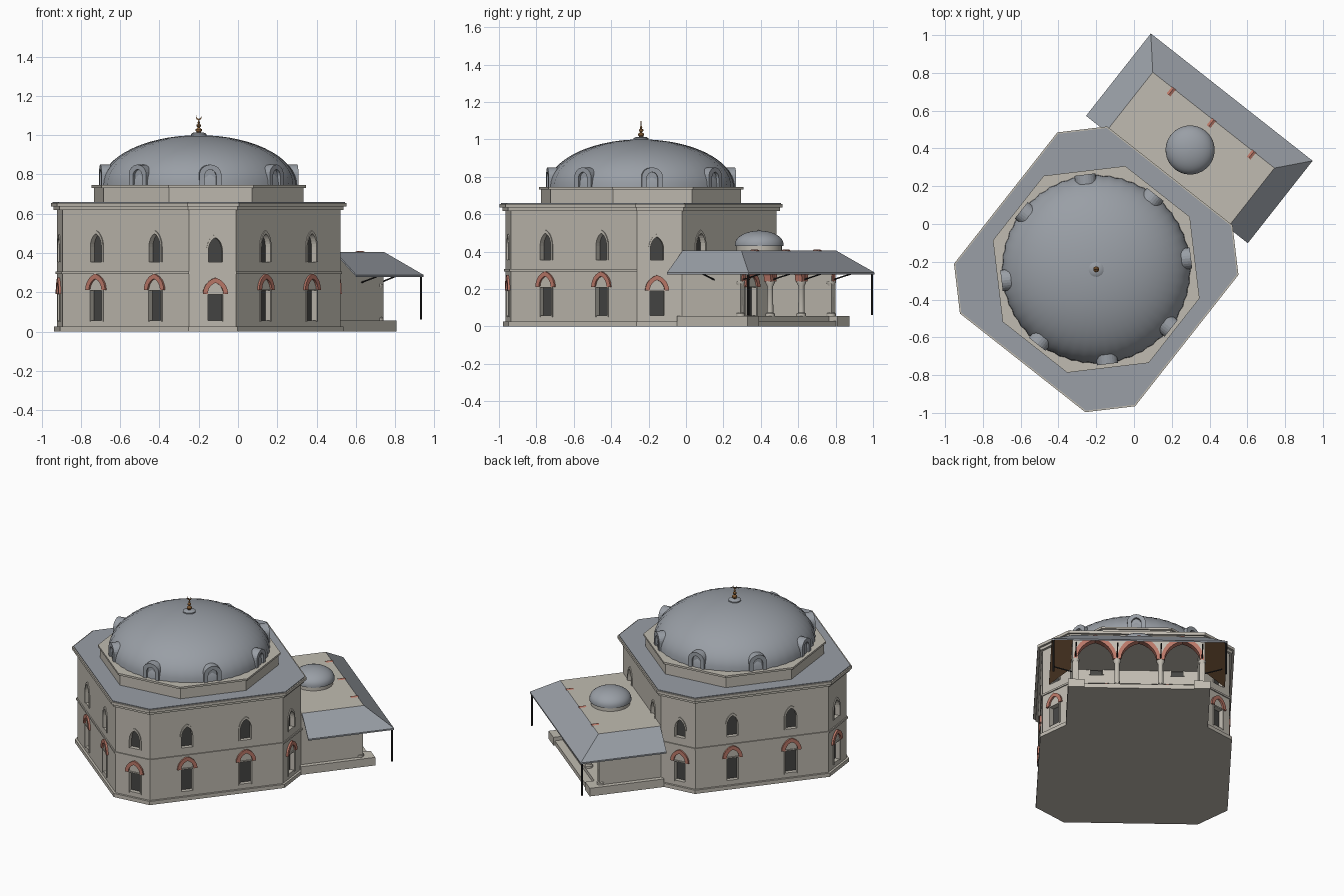
import bpy, bmesh
from math import sin, cos, pi, radians, acos, sqrt
from mathutils import Matrix, Vector

if "Cube" in bpy.data.objects:
    bpy.data.objects.remove(bpy.data.objects["Cube"], do_unlink=True)

# The building stands turned on the ground
SITE = Matrix.Translation((-0.2, -0.24, 0)) @ Matrix.Rotation(radians(-38.2), 4, 'Z')
FLAT = Matrix.Identity(4)


def material(name, *rgb):
    m = bpy.data.materials.new(name)
    m.use_nodes = True
    m.diffuse_color = (*rgb, 1)
    m.node_tree.nodes["Principled BSDF"].inputs["Base Color"].default_value = (*rgb, 1)
    return m


stone = material("pale stone", .53, .50, .44)
lead = material("lead grey", .32, .345, .38)
glass = material("dark glass", .06, .06, .057)
brick = material("red brick", .50, .19, .14)
bronze = material("bronze", .32, .15, .05)
iron = material("black iron", .02, .02, .02)
timber = material("brown timber", .25, .13, .06)

parts = {}


def part(name, mat):
    return parts.setdefault(name, (bmesh.new(), [mat]))[0]


def prism(name, mat, outline, d0, d1, M=FLAT):
    """Extrude a flat outline between two depths of a frame."""
    bm = part(name, mat)
    low, high = [[bm.verts.new(M @ Vector((x, y, d))) for x, y in outline] for d in (d0, d1)]
    faces = [bm.faces.new(low[::-1]), bm.faces.new(high)]
    for i in range(len(low)):
        faces.append(bm.faces.new((low[i - 1], low[i], high[i], high[i - 1])))
    bmesh.ops.recalc_face_normals(bm, faces=faces)


def rect(x0, x1, y0, y1):
    return [(x0, y0), (x1, y0), (x1, y1), (x0, y1)]


def box(name, mat, x0, x1, y0, y1, z0, z1):
    prism(name, mat, rect(x0, x1, y0, y1), z0, z1)


def lathe(name, mat, profile, x=0, y=0, n=16, rib=0):
    bm = part(name, mat)
    rings = []
    for r, z in profile:
        rings.append([bm.verts.new((x + r * (1 - rib * (i % 2)) * cos(2 * pi * i / n),
                                    y + r * (1 - rib * (i % 2)) * sin(2 * pi * i / n), z))
                      for i in range(n)])
    for a, b in zip(rings, rings[1:]):
        for i in range(n):
            bm.faces.new((a[i - 1], a[i], b[i], b[i - 1]))
    bm.faces.new(rings[0][::-1])
    bm.faces.new(rings[-1])


def rod(name, mat, a, b, r):
    a, b = Vector(a), Vector(b)
    M = Matrix.Translation(a) @ (b - a).to_track_quat('Z', 'Y').to_matrix().to_4x4()
    prism(name, mat, [(r * cos(i * pi / 3), r * sin(i * pi / 3)) for i in range(6)], 0, (b - a).length, M)


def wall_frame(deg, s=0):
    """Frame with x along a wall, y up and z outward."""
    a = radians(deg)
    along, out = Vector((-sin(a), cos(a), 0)), Vector((cos(a), sin(a), 0))
    M = Matrix((along, (0, 0, 1), out)).transposed().to_4x4()
    return Matrix.Translation(along * s) @ M


def arch(w, spring, apex, x=0, point=.4, n=6):
    """Arch curve from right springing to left springing."""
    c = w * point
    R, top = w + c, acos(point / (1 + point))
    k = (apex - spring) / (R * sin(top))
    right = [(R * cos(top * i / n) - c, spring + k * R * sin(top * i / n)) for i in range(n + 1)]
    return [(x + p, z) for p, z in right] + [(x - p, z) for p, z in right[-2::-1]]


def opening(w, sill, spring, apex, **kw):
    return [(-w, sill), (w, sill)] + arch(w, spring, apex, **kw)


def band(outer, inner):
    return outer + inner[::-1]


def octagon(o):
    p, q = (.41 + .414 * o, .60 + o), (.58 + o, .43 + .414 * o)
    return [p, (-p[0], p[1]), (-q[0], q[1]), (-q[0], -q[1]),
            (-p[0], -p[1]), (p[0], -p[1]), (q[0], -q[1]), q]


def ring_of(n, r, turn):
    return [(r * cos(2 * pi * i / n + turn), r * sin(2 * pi * i / n + turn)) for i in range(n)]


# Main hall: walls, plinth, bands and roof
prism("hall_walls", stone, octagon(0), 0, .63)
prism("plinth", stone, octagon(.014), 0, .025)
prism("middle_band", stone, octagon(.007), .294, .306)
prism("lower_cornice", stone, octagon(.016), .618, .636)
prism("upper_cornice", stone, octagon(.03), .636, .655)
prism("hall_roof", lead, octagon(.022), .65, .66)
prism("drum", stone, ring_of(8, .555, pi / 8), .65, .732)
prism("drum_cornice", stone, ring_of(8, .568, pi / 8), .732, .745)


# Windows on two levels
def window(M, d, dz=0, lower=True, upper=True):
    def cut(outline, frame, prefix):
        prism("cutter", stone, outline, d - .032, d + .03, M)
        prism(prefix + "_panes", glass, outline, d - .034, d - .027, M)
        prism(prefix + "_frames", stone, frame, d - .005, d + .006, M)
    if lower:
        z = .208 + dz
        cut(rect(-.038, .038, .057, z),
            [(-.046, .05), (-.046, z + .008), (.046, z + .008), (.046, .05), (.038, .05),
             (.038, z), (-.038, z), (-.038, .05)], "lower_window")
        prism("brick_arches", brick, band(arch(.064, .212 + dz, .294 + dz),
                                          arch(.04, .212 + dz, .268 + dz)), d - .005, d + .012, M)
    if upper:
        cut(opening(.036, .355, .43 + dz, .498 + dz),
            band([(.046, .355)] + arch(.046, .43 + dz, .515 + dz) + [(-.046, .355)],
                 [(.036, .355)] + arch(.036, .43 + dz, .498 + dz) + [(-.036, .355)]), "upper_window")


for turn, dist in ((0, .58), (90, .60), (180, .58), (270, .60)):
    for side in (-1, 1):
        if turn == 90:
            window(wall_frame(turn, side * .19), dist, upper=False)
            window(wall_frame(turn, side * .25), dist, lower=False)
        else:
            window(wall_frame(turn, side * .19), dist)
    window(wall_frame(turn + 45), .714, -.02)

# Entrance door under the porch
prism("door", timber, opening(.06, .055, .2, .25), .6, .608, wall_frame(90))
prism("door_surround", brick, band(arch(.085, .2, .28), arch(.06, .2, .25)), .595, .612, wall_frame(90))

# Great dome with ribs, dormers and finial
lathe("great_dome", lead, [(.5 * cos(i * pi / 30) if i < 15 else .004, .744 + .256 * sin(i * pi / 30))
                           for i in range(16)], n=96, rib=.012)
for k in range(8):
    M = wall_frame(45 * k)
    hood = [(.056, .744)] + arch(.056, .80, .85, point=.05) + [(-.056, .744)]
    inner = [(.03, .744)] + arch(.03, .79, .825, point=.05) + [(-.03, .744)]
    prism("dormer_hoods", lead, band(hood, inner), .4, .505, M)
    prism("dormer_panels", lead, inner, .4, .488, M)
lathe("finial_base", lead, [(.04, .992), (.04, 1.006), (.03, 1.012), (.012, 1.014)])
lathe("finial", bronze, [(.007, 1.01), (.016, 1.022), (.016, 1.03), (.005, 1.038), (.012, 1.046),
                         (.012, 1.052), (.004, 1.058), (.007, 1.064), (.003, 1.072), (.002, 1.078)], n=12)
sweep = [radians(150 + 24 * i) for i in range(11)]
prism("crescent", bronze, band([(.014 * cos(a), 1.09 + .014 * sin(a)) for a in sweep],
                               [(.011 * cos(a), 1.094 + .011 * sin(a)) for a in sweep]),
      -.002, .002, wall_frame(-52))

# Porch platform with a front step between end blocks
box("platform", stone, -.44, .44, .59, 1.01, 0, .055)
box("front_step", stone, -.34, .34, 1.0, 1.06, 0, .03)
for s in (-1, 1):
    x0, x1 = sorted((s * .34, s * .44))
    box("step_end_blocks", stone, x0, x1, 1.0, 1.07, 0, .055)
    x0, x1 = sorted((s * .375, s * .41))
    box("porch_side_walls", stone, x0, x1, .59, 1.0, .05, .395)

# Arcade of three arches on columns
M = wall_frame(90)
edge = [(-.41, .405), (-.41, .24)]
for x in (-.27, 0, .27):
    edge += arch(.112, .24, .375, x)[::-1]
    prism("arcade_arches", brick, band(arch(.134, .24, .41, x), arch(.111, .24, .374, x)), .962, 1.008, M)
prism("arcade_wall", stone, edge + [(.41, .24), (.41, .405)], .967, 1.0, M)
for x in (-.392, -.135, .135, .392):
    lathe("columns", stone, [(.025, .05), (.025, .068), (.017, .074), (.016, .215), (.025, .232), (.025, .242)],
          x, .984, 14)
    rod("eave_struts", iron, (x, 1.0, .25), (x, 1.13, .283), .004)
for s in (-1, 1):
    rod("eave_struts", iron, (s * .41, .82, .25), (s * .52, .82, .283), .004)
    rod("corner_posts", iron, (s * .535, 1.15, .06), (s * .535, 1.15, .285), .006)

# Porch roof: flat centre, three sloping sides with timber below, small dome
box("porch_flat_roof", stone, -.41, .41, .59, 1.005, .392, .405)
bm = part("porch_eaves", lead)
parts["porch_eaves"][1].append(timber)
top = [[bm.verts.new((s * x, y, z)) for s, y in ((-1, .605), (-1, f), (1, f), (1, .605))]
       for x, f, z in ((.41, 1.005, .405), (.545, 1.16, .288))]
low = [[bm.verts.new(v.co - Vector((0, 0, .01))) for v in row] for row in top]
for i in range(3):
    bm.faces.new((top[0][i], top[0][i + 1], top[1][i + 1], top[1][i]))
    bm.faces.new((low[0][i], low[1][i], low[1][i + 1], low[0][i + 1])).material_index = 1
    bm.faces.new((top[1][i], top[1][i + 1], low[1][i + 1], low[1][i]))
for i in (0, 3):
    bm.faces.new((top[0][i], top[1][i], low[1][i], low[0][i]))
bmesh.ops.recalc_face_normals(bm, faces=bm.faces)
if sum(f.normal.z * f.calc_area() for f in bm.faces if f.material_index == 0) < 0:
    bmesh.ops.reverse_faces(bm, faces=bm.faces)
lathe("small_dome_drum", stone, [(.122, .4), (.122, .432)], 0, .804, 32)
lathe("small_dome", lead, [(.13, .43)] + [(.13 * cos(i * pi / 18) if i < 9 else .002, .44 + .072 * sin(i * pi / 18))
                                          for i in range(10)], 0, .804, 32)

# Turn the parts into objects
made = {}
for name, (bm, mats) in parts.items():
    bm.transform(SITE)
    mesh = bpy.data.meshes.new(name)
    bm.to_mesh(mesh)
    bm.free()
    for m in mats:
        mesh.materials.append(m)
    made[name] = bpy.data.objects.new(name, mesh)
    bpy.context.collection.objects.link(made[name])

# Cut the window recesses into the walls
walls, cutter = made["hall_walls"], made["cutter"]
cutter.hide_render = True
mod = walls.modifiers.new("window_recesses", 'BOOLEAN')
mod.object, mod.operation, mod.solver = cutter, 'DIFFERENCE', 'EXACT'
bpy.context.view_layer.objects.active = walls
bpy.ops.object.modifier_apply(modifier=mod.name)
bpy.data.objects.remove(cutter, do_unlink=True)

# Smooth shading on the round parts
bpy.ops.object.select_all(action='DESELECT')
for name in ("great_dome", "small_dome", "small_dome_drum", "columns", "finial", "finial_base"):
    made[name].select_set(True)
    bpy.context.view_layer.objects.active = made[name]
bpy.ops.object.shade_smooth_by_angle(angle=radians(35))
